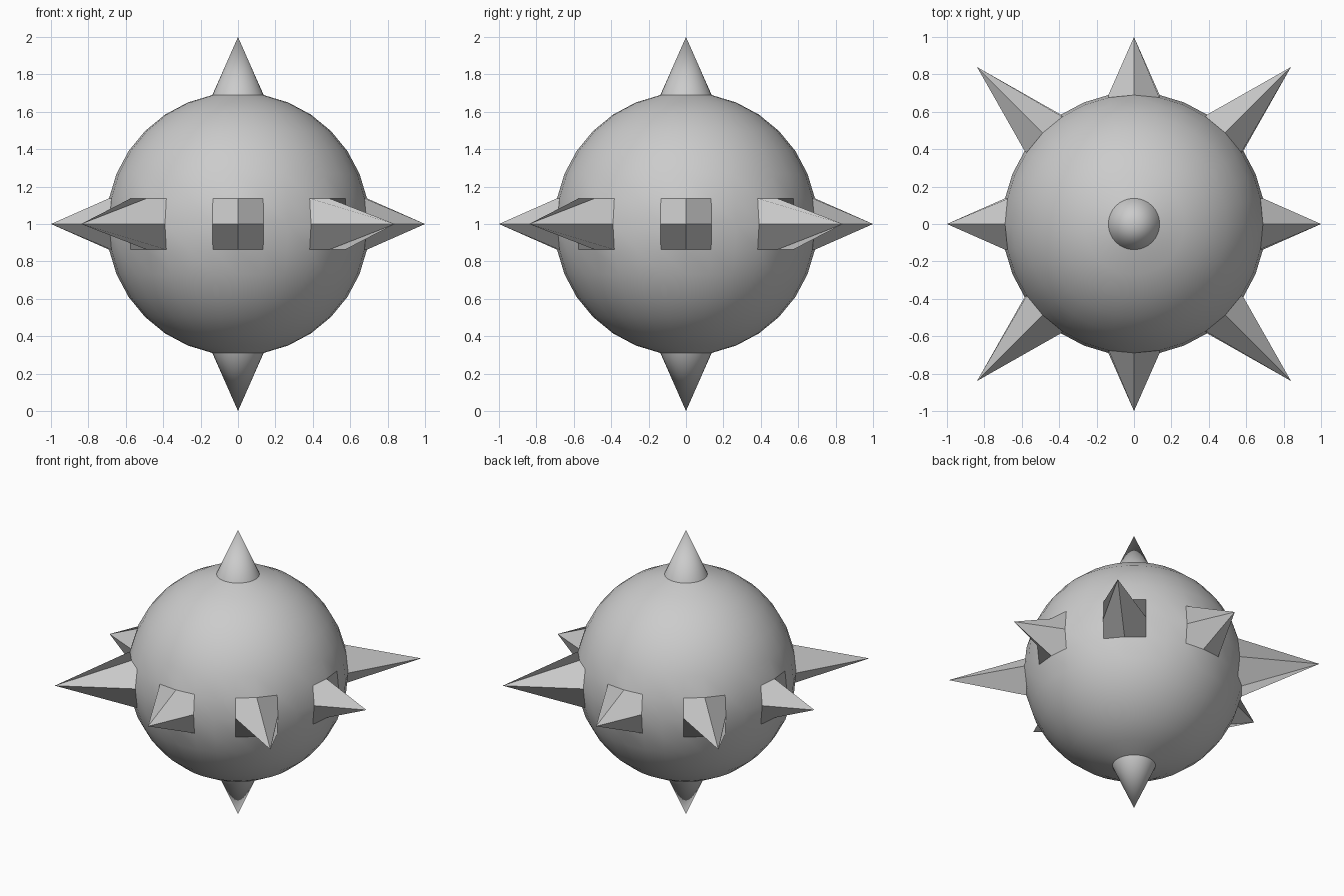
import bpy, bmesh
from math import sin, cos, pi, radians, sqrt

if "Cube" in bpy.data.objects:
    bpy.data.objects.remove(bpy.data.objects["Cube"])

R, SEG, RINGS, CZ = 0.703, 32, 16, 1.0
AXIS_TIP = 1.0               # tip distance of poles and axis spikes
DIAG_TIP = 0.839 * sqrt(2)   # tip distance of diagonal spikes

bm = bmesh.new()

# Ball: latitude rings, with spikes pulled out of single equator vertices
rings = []
for i in range(1, RINGS):
    a = pi * i / RINGS
    ring = []
    for j in range(SEG):
        b = 2 * pi * j / SEG
        r = R
        if i == RINGS // 2 and j % 4 == 0:
            r = AXIS_TIP if j % 8 == 0 else DIAG_TIP
        ring.append(bm.verts.new((r * sin(a) * cos(b), r * sin(a) * sin(b), CZ + r * cos(a))))
    rings.append(ring)

for upper, lower in zip(rings, rings[1:]):
    for j in range(SEG):
        k = (j + 1) % SEG
        bm.faces.new((upper[j], lower[j], lower[k], upper[k]))

# Top and bottom spikes: the pole fans pulled out to a point
top = bm.verts.new((0, 0, CZ + AXIS_TIP))
bottom = bm.verts.new((0, 0, CZ - AXIS_TIP))
for j in range(SEG):
    k = (j + 1) % SEG
    bm.faces.new((top, rings[0][j], rings[0][k]))
    bm.faces.new((bottom, rings[-1][k], rings[-1][j]))

mesh = bpy.data.meshes.new("spiked_ball")
bm.to_mesh(mesh)
bm.free()
ball = bpy.data.objects.new("spiked_ball", mesh)
bpy.context.collection.objects.link(ball)

# Smooth ball and cones, crisp spikes
bpy.context.view_layer.objects.active = ball
ball.select_set(True)
bpy.ops.object.shade_smooth_by_angle(angle=radians(30))
